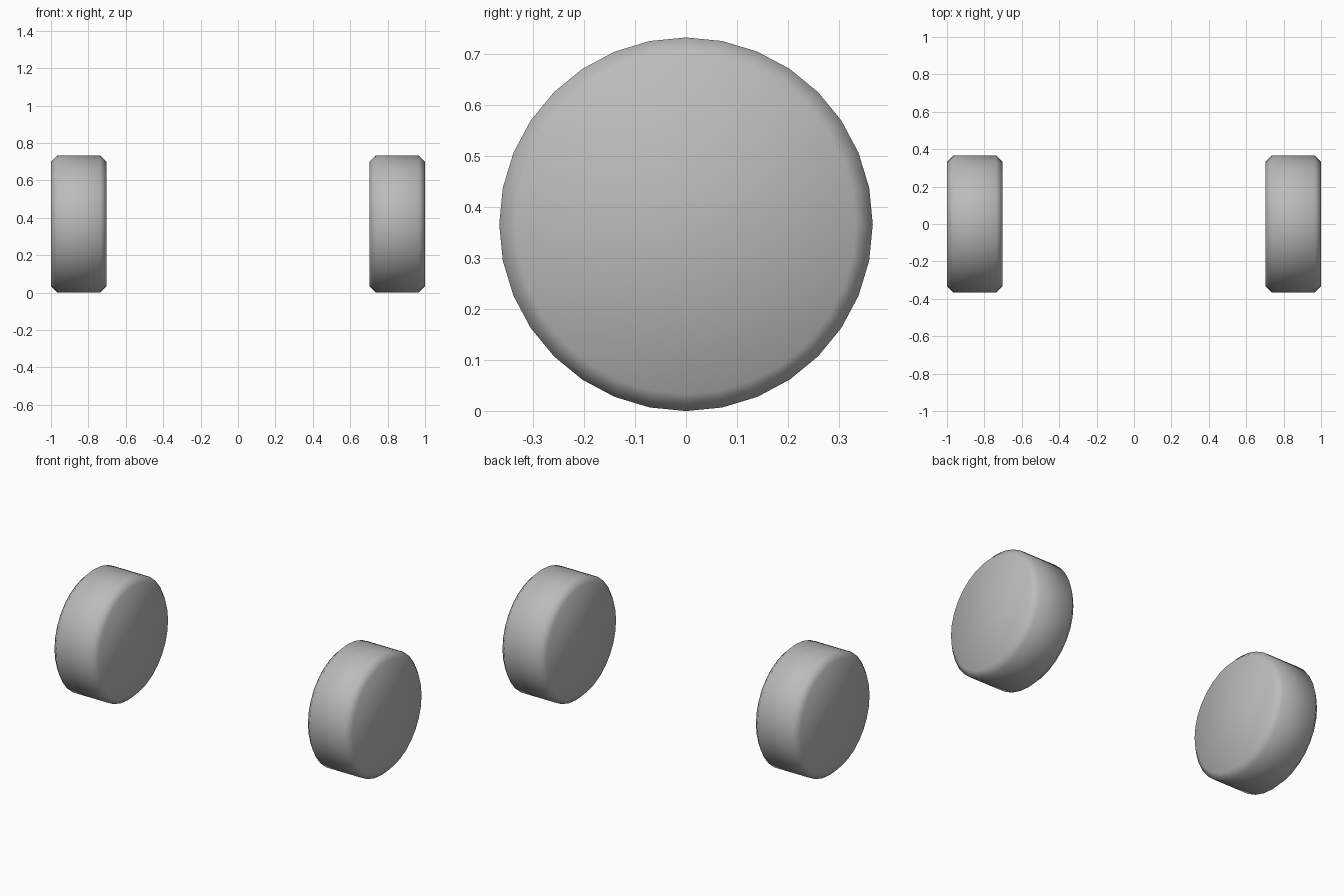
import bpy, bmesh, math
from mathutils import Matrix

if "Cube" in bpy.data.objects:
    bpy.data.objects.remove(bpy.data.objects["Cube"])

RADIUS, WIDTH, CHAMFER, SIDES = 0.366, 0.297, 0.033, 32

grey = bpy.data.materials.new("plain grey")
grey.diffuse_color = (0.5, 0.5, 0.5, 1)
grey.use_nodes = True
grey.node_tree.nodes["Principled BSDF"].inputs["Base Color"].default_value = grey.diffuse_color


def wheel(name, x):
    # Solid disc with its axle along x and a single chamfer on both rims
    bm = bmesh.new()
    bmesh.ops.create_cone(bm, cap_ends=True, cap_tris=False, segments=SIDES,
                          radius1=RADIUS, radius2=RADIUS, depth=WIDTH,
                          matrix=Matrix.Rotation(math.pi / 2, 4, 'Y'))
    rims = [e for e in bm.edges if any(len(f.verts) > 4 for f in e.link_faces)]
    bmesh.ops.bevel(bm, geom=rims, offset=CHAMFER, segments=1,
                    affect='EDGES', profile=0.5)
    for f in bm.faces:
        f.smooth = True
    me = bpy.data.meshes.new(name)
    bm.to_mesh(me)
    bm.free()
    me.materials.append(grey)
    ob = bpy.data.objects.new(name, me)
    ob.location = (x, 0, RADIUS)
    bpy.context.collection.objects.link(ob)


# Left and right wheels
for name, side in (("left_wheel", -1), ("right_wheel", 1)):
    wheel(name, side * (1 - WIDTH / 2))
